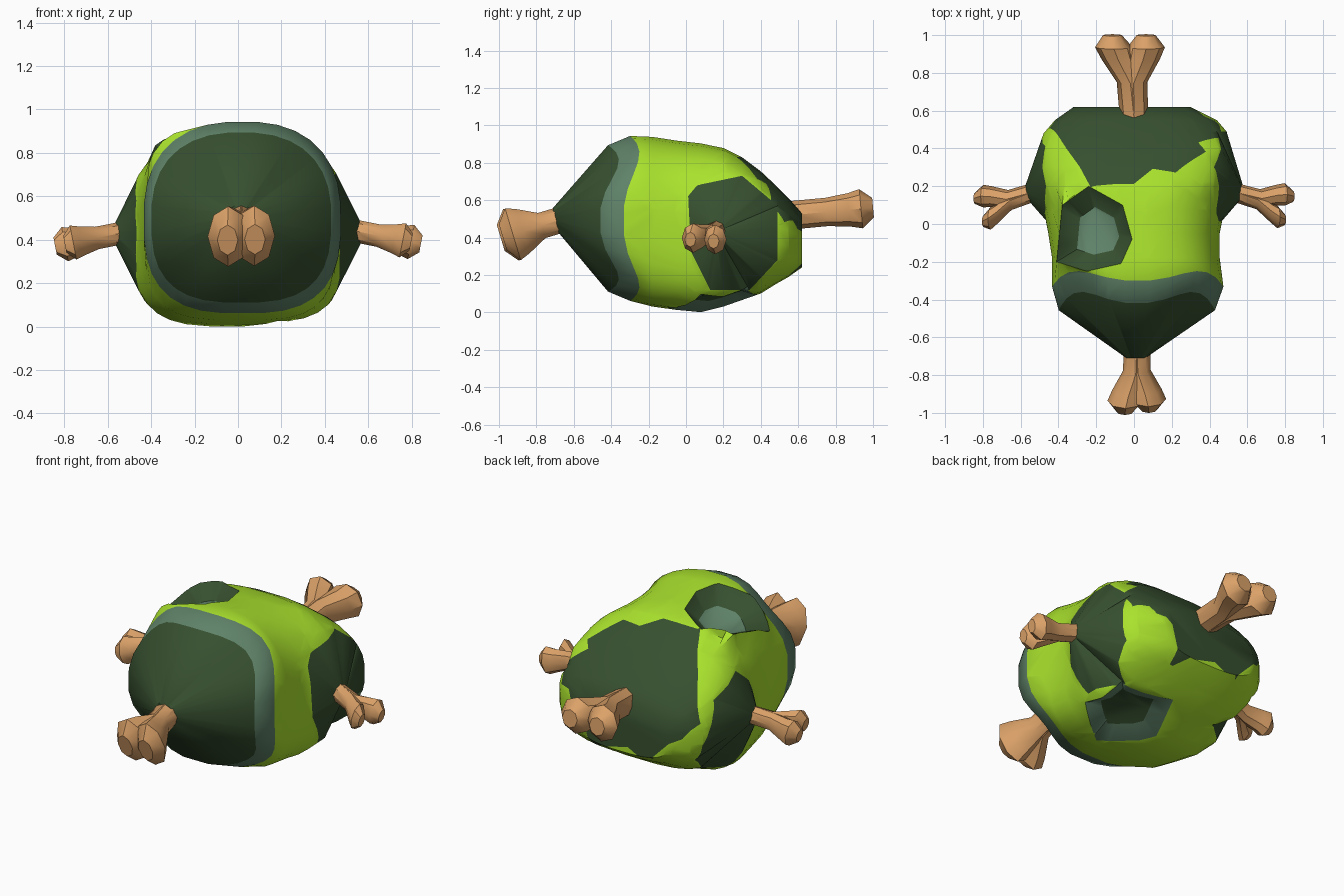
import bpy, bmesh
from math import sin, cos, pi, copysign
from mathutils import Vector as V

cube = bpy.data.objects.get("Cube")
if cube:
    bpy.data.objects.remove(cube)


def material(name, rgb):
    m = bpy.data.materials.new(name)
    m.use_nodes = True
    m.diffuse_color = (*rgb, 1)
    m.node_tree.nodes["Principled BSDF"].inputs["Base Color"].default_value = (*rgb, 1)
    return m


lime = material("lime green", (0.40, 0.76, 0.026))
dark = material("dark green", (0.038, 0.08, 0.029))
slate = material("slate green", (0.115, 0.225, 0.14))
tan = material("bone tan", (0.71, 0.36, 0.14))
LIME, DARK, SLATE = range(3)


def loft(bm, rings, colours=None):
    """Skin a list of point rings and cap both ends."""
    rows = [[bm.verts.new(p) for p in ring] for ring in rings]
    n = len(rows[0])
    for i, (a, b) in enumerate(zip(rows, rows[1:])):
        for j in range(n):
            k = (j + 1) % n
            f = bm.faces.new((a[j], a[k], b[k], b[j]))
            f.material_index = colours(i) if colours else 0
    first, last = bm.faces.new(rows[0]), bm.faces.new(rows[-1])
    if colours:
        first.material_index, last.material_index = colours(0), colours(len(rows))


def finish(bm, name, mats, angle):
    bmesh.ops.recalc_face_normals(bm, faces=bm.faces)
    mesh = bpy.data.meshes.new(name)
    bm.to_mesh(mesh)
    bm.free()
    for m in mats:
        mesh.materials.append(m)
    ob = bpy.data.objects.new(name, mesh)
    bpy.context.collection.objects.link(ob)
    bpy.ops.object.select_all(action='DESELECT')
    ob.select_set(True)
    bpy.context.view_layer.objects.active = ob
    bpy.ops.object.shade_smooth_by_angle(angle=angle)


def inside(p, poly):
    hit = False
    for (ax, ay), (bx, by) in zip(poly, poly[1:] + poly[:1]):
        if (ay > p[1]) != (by > p[1]) and p[0] < ax + (p[1] - ay) * (bx - ax) / (by - ay):
            hit = not hit
    return hit


def cut_patch(bm, u, v, d, poly):
    """Cut a polygon outline into the skin facing d; return the faces inside it."""
    mid = V((sum(p[0] for p in poly), sum(p[1] for p in poly))) / len(poly)
    reach = max((V(p) - mid).length for p in poly) * 1.1

    def flat(f):
        c = f.calc_center_median()
        return V((c.dot(u), c.dot(v)))

    def near():
        return [f for f in bm.faces if f.normal.dot(d) > 0.02 and (flat(f) - mid).length < reach]

    bm.normal_update()
    for a, b in zip(poly, poly[1:] + poly[:1]):
        faces = near()
        geom = faces + list({e for f in faces for e in f.edges}) + list({w for f in faces for w in f.verts})
        p, q = u * a[0] + v * a[1], u * b[0] + v * b[1]
        bmesh.ops.bisect_plane(bm, geom=geom, plane_co=p, plane_no=(q - p).cross(d).normalized(), dist=0.002)
        bm.normal_update()
    return [f for f in near() if inside(flat(f), poly)]


def reshape_patch(bm, faces, centre, scale, wall, floor, lift=0.0):
    """Replace a patch by walls running to a shrunken copy of its outline."""
    bmesh.ops.delete(bm, geom=faces, context='FACES')
    rim = [e for e in bm.edges if e.is_boundary]
    # the outer side of the rim may be raised
    for w in {w for e in rim for w in e.verts}:
        w.co.z += lift * max(0, -w.co.x - 0.2) / 0.2
    out = bmesh.ops.extrude_edge_only(bm, edges=rim)["geom"]
    for g in out:
        if isinstance(g, bmesh.types.BMVert):
            g.co = centre + (g.co - centre) * scale
        elif isinstance(g, bmesh.types.BMFace):
            g.material_index = wall
    ends = [e for e in bm.edges if e.is_boundary]
    for f in bmesh.ops.holes_fill(bm, edges=ends, sides=0)["faces"]:
        f.material_index = floor
    bmesh.ops.recalc_face_normals(bm, faces=bm.faces)


# Body sections: y, centre x, half width, top z, bottom z, bend of the ring
SECTIONS = [
    (-0.71, 0.01, 0.05, 0.56, 0.46, 0), (-0.46, 0.015, 0.415, 0.895, 0.11, 1),
    (-0.335, 0.02, 0.455, 0.945, 0.06, 0.85), (-0.18, 0.01, 0.445, 0.94, 0.03, 0),
    (-0.05, 0.0, 0.455, 0.92, 0.012, 0), (0.08, 0.0, 0.48, 0.905, 0.0, 0),
    (0.20, 0.0, 0.505, 0.88, 0.03, 0), (0.30, 0.005, 0.525, 0.83, 0.065, 0),
    (0.40, 0.015, 0.525, 0.755, 0.10, 0), (0.48, 0.01, 0.49, 0.68, 0.15, 0),
    (0.55, 0.01, 0.43, 0.61, 0.19, 0), (0.62, -0.01, 0.31, 0.53, 0.24, 0)]


def section(y, cx, hw, top, bottom, bend, n=32):
    """Rounded ring, boxier underneath and towards the back."""
    ring = []
    upper = 0.75 if y > 0.1 else 0.83
    lower = 0.56 if -0.2 < y < 0.25 else 0.7
    for i in range(n):
        t = 2 * pi * (i + 0.5) / n
        c, s = cos(t), sin(t)
        power = upper if s > 0 else lower
        ring.append(V((cx + hw * copysign(abs(c) ** power, c),
                       y + bend * (0.04 * s * s + 0.08 * sin(2 * t) ** 2),
                       (top + bottom) / 2 + (top - bottom) / 2 * copysign(abs(s) ** power, s))))
    return ring


X, Y, Z = V((1, 0, 0)), V((0, 1, 0)), V((0, 0, 1))
body = bmesh.new()
loft(body, [section(*s) for s in SECTIONS], lambda i: (DARK, SLATE)[i] if i < 2 else LIME)
bmesh.ops.recalc_face_normals(body, faces=body.faces)

# Back patch, only coloured
back = [(-0.17, -0.2), (-0.38, -0.03), (-0.45, 0.08), (-0.37, 0.29), (-0.23, 0.57), (0, 0.57),
        (0.1, 0.49), (0.22, 0.5), (0.38, 0.34), (0.34, 0.29), (0.47, 0.19), (0.45, 0.07), (0.37, 0.05),
        (0.34, 0), (0.25, -0.05), (0.2, -0.2), (-0.05, -0.15)]
for f in cut_patch(body, X, V((0, -0.6, 0.8)), V((0, 0.8, 0.6)), back):
    f.material_index = DARK

# Pointed side patches
left_side = [(0.01, 0.62), (0.06, 0.68), (0.3, 0.73), (0.49, 0.57), (0.49, 0.28),
             (0.34, 0.12), (0.13, 0.12), (0.03, 0.32)]
right_side = [(0.02, 0.44), (0.08, 0.58), (0.2, 0.68), (0.41, 0.59), (0.5, 0.35),
              (0.5, 0.25), (0.33, 0.1), (0.17, 0.1), (0.05, 0.28)]
for sx, outline in ((1, left_side), (-1, right_side)):
    faces = cut_patch(body, Y, Z, X * sx, outline)
    reshape_patch(body, faces, V((sx * 0.59, 0.16, 0.43)), 0.15, DARK, DARK)

# Top crater and underside crater
top_hole = [(-0.38, 0.1), (-0.24, 0.2), (-0.06, 0.1), (-0.01, -0.08), (-0.07, -0.21), (-0.25, -0.25), (-0.41, -0.2)]
faces = cut_patch(body, X, Y, Z, top_hole)
reshape_patch(body, faces, V((-0.165, -0.05, 0.72)), 0.56, DARK, SLATE, 0.07)
low_hole = [(0.41, 0.08), (0.36, 0.33), (0.06, 0.4), (-0.03, 0.15), (0.18, -0.1)]
faces = cut_patch(body, X, Y, -Z, low_hole)
reshape_patch(body, faces, V((0.22, 0.18, 0.15)), 0.6, SLATE, DARK)
finish(body, "body", [lime, dark, slate], 0.75)


def bone(name, start, end, across, shaft, width, height, spread, skew=0.0):
    """A shaft that forks into two knobs; skew makes one knob longer."""
    bm = bmesh.new()
    axis = end - start
    thick = axis.cross(across).normalized()
    for sg in (1, -1):
        reach = 1 + sg * skew
        profile = [(0, 0, shaft, shaft), (0.42, 0.1, shaft * 0.95, shaft), (0.7, 0.75, width * 0.9, height * 0.85),
                   (0.85, 1, width, height), (1.0, 1.05, width * 0.5, height * 0.5)]
        rings = []
        for along, off, w, h in profile:
            c = start + axis * along * reach + across * sg * off * spread
            rings.append([c + across * w * cos(k * pi / 4) + thick * h * sin(k * pi / 4) for k in range(8)])
        loft(bm, rings)
    finish(bm, name, [tan], 0.7)


bone("front_bone", V((0.015, -0.62, 0.51)), V((0.015, -0.985, 0.40)), X, 0.07, 0.095, 0.145, 0.06, -0.015)
bone("back_bone", V((0, 0.57, 0.52)), V((-0.025, 1.0, 0.56)), X, 0.076, 0.1, 0.105, 0.085)
bone("left_bone", V((0.54, 0.165, 0.44)), V((0.82, 0.085, 0.385)), Y, 0.052, 0.06, 0.08, 0.065, 0.08)
bone("right_bone", V((-0.54, 0.165, 0.43)), V((-0.82, 0.075, 0.375)), Y, 0.052, 0.06, 0.08, 0.065, 0.08)
